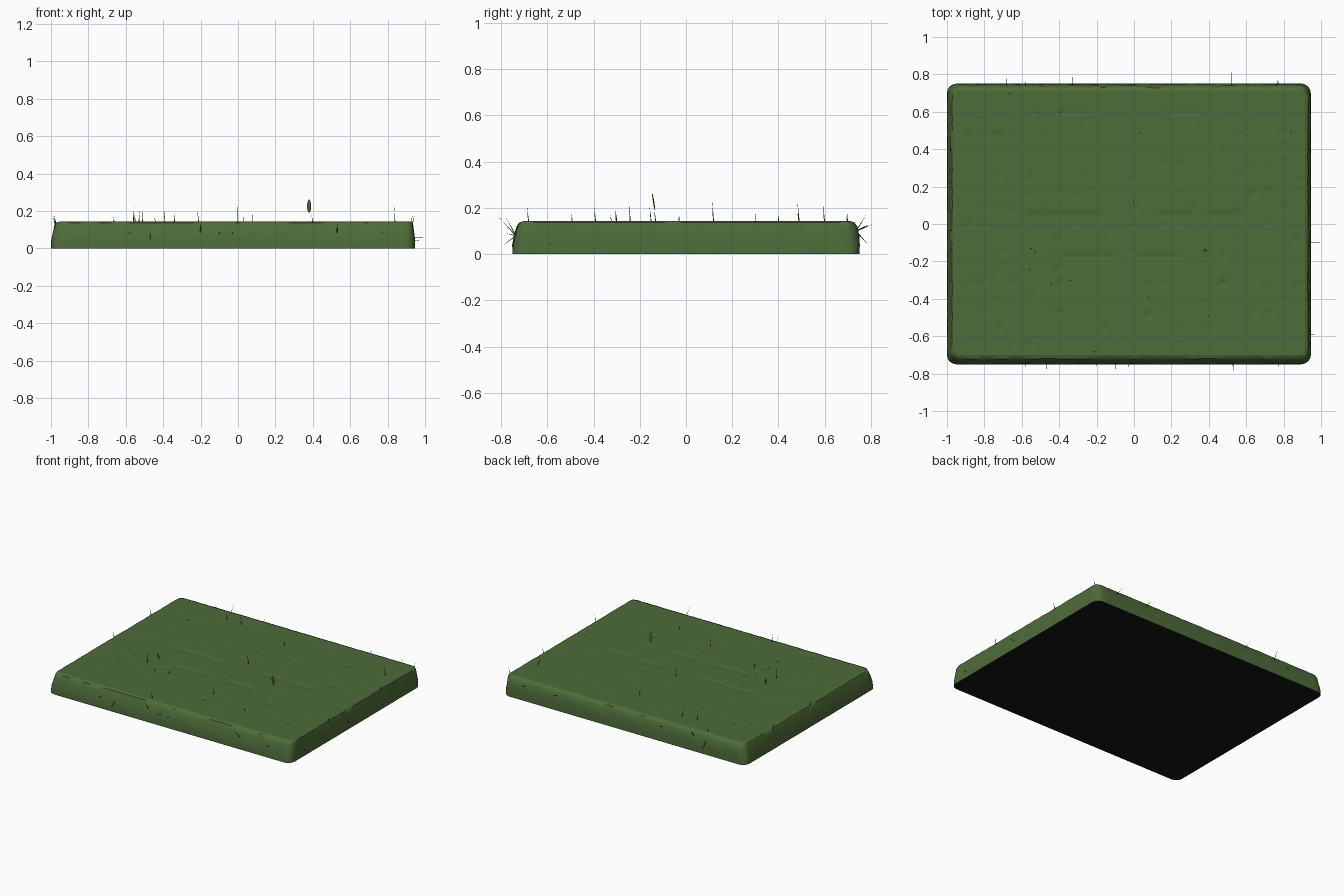
import bpy, bmesh, math, random
from mathutils import Vector

if "Cube" in bpy.data.objects:
    bpy.data.objects.remove(bpy.data.objects["Cube"])

random.seed(4)


def material(name, rgb):
    m = bpy.data.materials.new(name)
    m.diffuse_color = (*rgb, 1)
    m.use_nodes = True
    m.node_tree.nodes["Principled BSDF"].inputs["Base Color"].default_value = m.diffuse_color
    return m


green = material("moss green", (0.075, 0.15, 0.04))
black = material("underside black", (0.008, 0.008, 0.008))


def finish(bm, name, mats, smooth=True):
    mesh = bpy.data.meshes.new(name)
    bm.to_mesh(mesh)
    bm.free()
    ob = bpy.data.objects.new(name, mesh)
    bpy.context.collection.objects.link(ob)
    for m in mats:
        mesh.materials.append(m)
    if smooth:
        bpy.ops.object.select_all(action='DESELECT')
        ob.select_set(True)
        bpy.context.view_layer.objects.active = ob
        bpy.ops.object.shade_smooth_by_angle(angle=math.radians(40))
    return ob


def outline(x0, x1, y0, y1, r, seg=4, div=45):
    """Counter-clockwise rounded rectangle with extra points on each side."""
    corners = [(x1 - r, y0 + r, -90), (x1 - r, y1 - r, 0),
               (x0 + r, y1 - r, 90), (x0 + r, y0 + r, 180)]
    arcs = []
    for cx, cy, a in corners:
        angs = [math.radians(a + 90 * i / seg) for i in range(seg + 1)]
        arcs.append([Vector((cx + r * math.cos(t), cy + r * math.sin(t))) for t in angs])
    pts = []
    for i, arc in enumerate(arcs):
        nxt = arcs[(i + 1) % 4][0]
        pts += arc + [arc[-1].lerp(nxt, k / div) for k in range(1, div)]
    return pts


# slab sides: stacked outlines, slightly wobbly in the middle, black underside
TOP = (-0.95, 0.915, -0.70, 0.71)
TOP_Z = 0.144
rows = [(0.0, -1.0, 0.945, -0.75, 0.75, 0.05, 0),
        (0.04, -0.998, 0.945, -0.75, 0.75, 0.05, 0.002),
        (0.08, -0.988, 0.94, -0.742, 0.747, 0.05, 0.003),
        (0.12, -0.98, 0.935, -0.73, 0.738, 0.045, 0.003),
        (0.137, -0.972, 0.93, -0.72, 0.728, 0.04, 0.002),
        (TOP_Z, *TOP, 0.0, 0)]
bm = bmesh.new()
loops = []
for z, x0, x1, y0, y1, r, j in rows:
    loops.append([bm.verts.new((p.x + random.uniform(-j, j), p.y + random.uniform(-j, j), z))
                  for p in outline(x0, x1, y0, y1, r)])
n = len(loops[0])
for a, b in zip(loops, loops[1:]):
    for i in range(n):
        k = (i + 1) % n
        bm.faces.new((a[i], a[k], b[k], b[i]))
bottom = bm.faces.new(loops[0][::-1])
bottom.material_index = 1
bmesh.ops.remove_doubles(bm, verts=bm.verts, dist=1e-5)
finish(bm, "slab_sides", [green, black])

# pitted top surface: small dents on a loose lattice plus long grooves
pits = []
for _ in range(120):
    x = round(random.uniform(-0.9, 0.88) / 0.08) * 0.08 + random.uniform(-0.01, 0.01)
    y = round(random.uniform(-0.66, 0.6) / 0.08) * 0.08 + random.uniform(-0.01, 0.01)
    pits.append((x, y, random.uniform(0.002, 0.008)))
grooves = [(0.6, -0.39, -0.23), (0.6, 0.17, 0.34), (0.045, -0.57, -0.15),
           (0.045, 0.13, 0.33), (0.045, 0.39, 0.6), (-0.18, -0.38, -0.11),
           (-0.18, 0.0, 0.25)]


def top_height(x, y):
    h = TOP_Z + random.uniform(-0.0004, 0.0004)
    for px, py, d in pits:
        q = ((x - px) ** 2 + (y - py) ** 2) / 0.00016
        if q < 6:
            h -= d * math.exp(-q)
    for gy, a, b in grooves:
        if a < x < b and abs(y - gy) < 0.009:
            h -= 0.004
    return h


NX, NY = 116, 88
x0, x1, y0, y1 = TOP
bm = bmesh.new()
grid = []
for j in range(NY + 1):
    row = []
    for i in range(NX + 1):
        x, y = x0 + (x1 - x0) * i / NX, y0 + (y1 - y0) * j / NY
        edge = i in (0, NX) or j in (0, NY)
        row.append(bm.verts.new((x, y, TOP_Z if edge else top_height(x, y))))
    grid.append(row)
for j in range(NY):
    for i in range(NX):
        bm.faces.new((grid[j][i], grid[j][i + 1], grid[j + 1][i + 1], grid[j + 1][i]))
finish(bm, "slab_top", [green])


# thin stray blades
def blade(bm, base, tip, r=0.003):
    base, tip = Vector(base), Vector(tip)
    d = (tip - base).normalized()
    u = d.orthogonal().normalized()
    w = d.cross(u)
    ring = [bm.verts.new(base + r * (u * math.cos(t) + w * math.sin(t)))
            for t in (0, 2 * math.pi / 3, 4 * math.pi / 3)]
    t = bm.verts.new(tip)
    for i in range(3):
        bm.faces.new((ring[i], ring[(i + 1) % 3], t))


bm = bmesh.new()
upright = [(-0.56, -0.24, 0.23), (-0.53, -0.15, 0.21), (-0.51, 0.6, 0.21),
           (-0.44, -0.32, 0.17), (-0.39, 0.6, 0.22), (-0.34, -0.3, 0.2),
           (-0.21, -0.68, 0.21), (0.0, 0.12, 0.24), (0.03, 0.49, 0.18),
           (0.08, -0.39, 0.21), (0.84, 0.49, 0.23), (-0.55, -0.13, 0.2),
           (0.4, -0.49, 0.18), (-0.66, 0.7, 0.17)]
for x, y, z in upright:
    blade(bm, (x, y, 0.135), (x + random.uniform(-0.008, 0.008), y - 0.008, z))
for x, y in [(-0.68, 0.79), (-0.58, 0.78), (-0.33, 0.79), (0.52, 0.81), (0.77, 0.8)]:
    blade(bm, (x, 0.735, 0.1), (x, y, random.choice((0.04, 0.13, 0.17))))
for x, y in [(-0.58, -0.78), (-0.47, -0.79), (-0.2, -0.78), (-0.1, -0.78),
             (-0.03, -0.78), (0.53, -0.81), (0.77, -0.78)]:
    blade(bm, (x, -0.735, 0.08), (x, y, random.choice((0.04, 0.09, 0.16))))
blade(bm, (0.935, -0.59, 0.04), (0.975, -0.59, 0.045))
blade(bm, (0.935, -0.1, 0.06), (1.0, -0.1, 0.06), 0.002)
for x, y in [(-0.97, -0.03), (-0.975, 0.4), (0.93, -0.3), (0.93, 0.3), (0.92, 0.7)]:
    blade(bm, (x, y, 0.12), (x * 1.015, y, 0.18), 0.004)
finish(bm, "stray_blades", [green], smooth=False)

# small loose flake floating above the top
bm = bmesh.new()
bmesh.ops.create_uvsphere(bm, u_segments=8, v_segments=6, radius=1)
for v in bm.verts:
    v.co = (0.38 + v.co.x * 0.011, -0.14 + v.co.y * 0.003 - v.co.z * 0.006, 0.226 + v.co.z * 0.036)
finish(bm, "loose_flake", [green])
